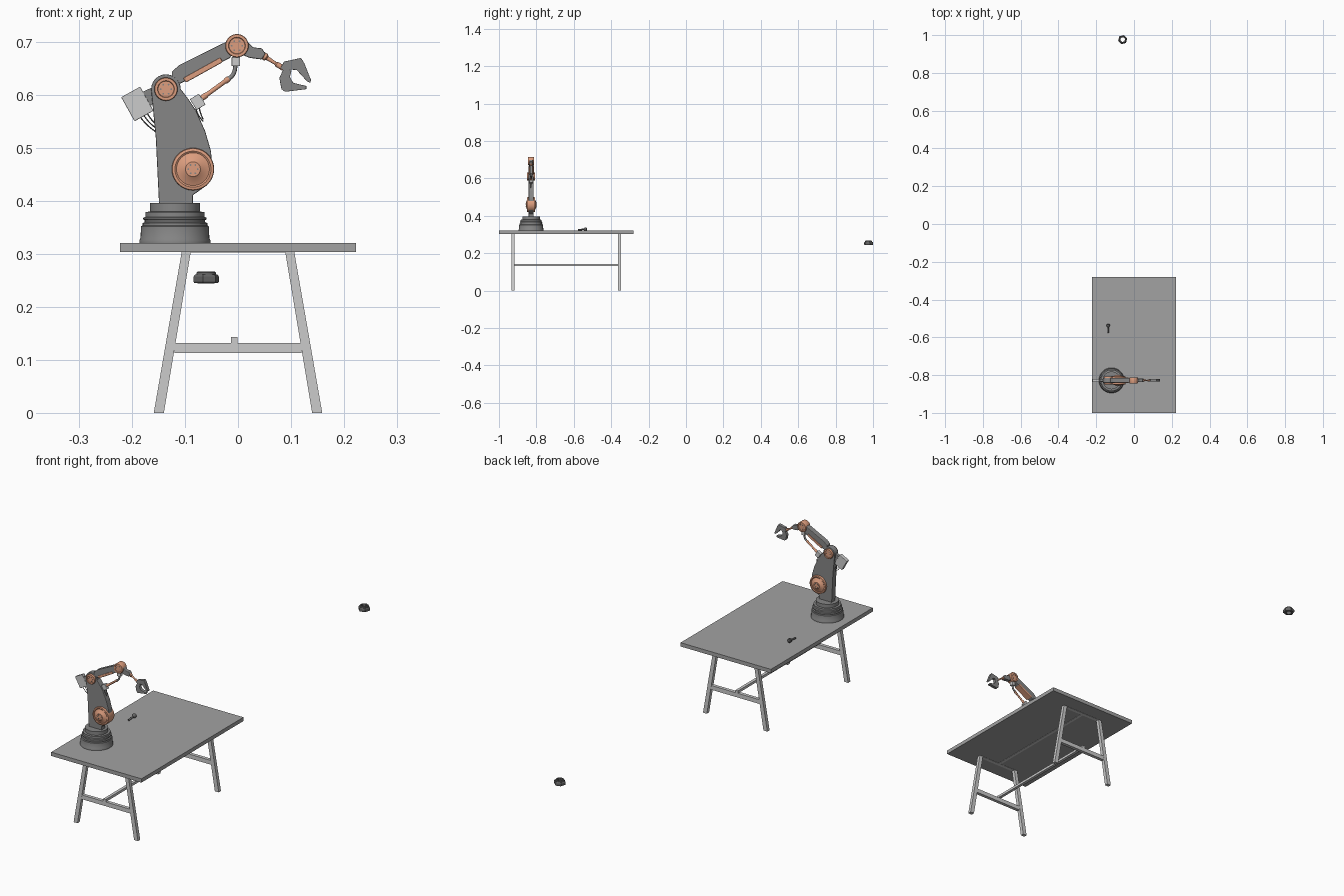
import bpy, bmesh
from math import sin, cos, pi, radians, atan2
from mathutils import Matrix, Vector

if "Cube" in bpy.data.objects:
    bpy.data.objects.remove(bpy.data.objects["Cube"])

ARM_Y = -0.828


def mat(name, r, g, b):
    m = bpy.data.materials.new(name)
    m.diffuse_color = (r, g, b, 1)
    m.use_nodes = True
    m.node_tree.nodes["Principled BSDF"].inputs["Base Color"].default_value = m.diffuse_color
    return m


ORANGE = mat("orange", 0.72, 0.34, 0.21)
DARK = mat("dark_grey", 0.24, 0.24, 0.24)
TOP = mat("table_grey", 0.36, 0.36, 0.36)
BLACK = mat("black", 0.13, 0.13, 0.13)


def finish(name, bm, m=None, matrix=None, smooth=False, bevel=0):
    bmesh.ops.remove_doubles(bm, verts=bm.verts, dist=1e-6)
    bmesh.ops.recalc_face_normals(bm, faces=bm.faces)
    me = bpy.data.meshes.new(name)
    bm.to_mesh(me)
    bm.free()
    ob = bpy.data.objects.new(name, me)
    bpy.context.collection.objects.link(ob)
    if matrix:
        ob.matrix_world = matrix
    if m:
        me.materials.append(m)
    if bevel:
        b = ob.modifiers.new("bevel", "BEVEL")
        b.width, b.segments, b.limit_method = bevel, 2, "ANGLE"
    if smooth:
        bpy.ops.object.select_all(action="DESELECT")
        ob.select_set(True)
        bpy.context.view_layer.objects.active = ob
        bpy.ops.object.shade_smooth_by_angle(angle=radians(35))
    return ob


def prism(name, pts, thick, m=None, y=ARM_Y, bevel=0):
    """Outline in x, z extruded along y."""
    bm = bmesh.new()
    f = bm.faces.new([bm.verts.new((x, y - thick / 2, z)) for x, z in pts])
    ext = bmesh.ops.extrude_face_region(bm, geom=[f])["geom"]
    bmesh.ops.translate(bm, vec=(0, thick, 0),
                        verts=[v for v in ext if isinstance(v, bmesh.types.BMVert)])
    return finish(name, bm, m, bevel=bevel)


def box(name, c, size, m=None, tilt=0, bevel=0):
    bm = bmesh.new()
    bmesh.ops.create_cube(bm, size=1, matrix=Matrix.Diagonal((*size, 1)))
    mtx = Matrix.Translation(c) @ Matrix.Rotation(-radians(tilt), 4, "Y")
    return finish(name, bm, m, mtx, bevel=bevel)


def lathe(name, profile, m=None, matrix=None, n=40, closed=False):
    """Profile of (radius, height) turned about local z."""
    bm = bmesh.new()
    rings = [[bm.verts.new((r * cos(2 * pi * i / n), r * sin(2 * pi * i / n), h))
              for i in range(n)] for r, h in profile]
    pairs = list(zip(rings, rings[1:])) + ([(rings[-1], rings[0])] if closed else [])
    for a, b in pairs:
        for i in range(n):
            j = (i + 1) % n
            bm.faces.new((a[i], a[j], b[j], b[i]))
    return finish(name, bm, m, matrix, smooth=n > 6)


def rod(name, a, b, profile, m, n=20):
    """Lathe along a to b; profile heights run 0..1."""
    a, b = Vector(a), Vector(b)
    d = b - a
    mtx = Matrix.Translation(a) @ d.to_track_quat("Z", "Y").to_matrix().to_4x4()
    return lathe(name, [(r, h * d.length) for r, h in profile], m, mtx, n)


def tube(name, pts, r, m):
    cu = bpy.data.curves.new(name, "CURVE")
    cu.dimensions, cu.bevel_depth, cu.bevel_resolution = "3D", r, 2
    cu.resolution_u, cu.use_fill_caps = 6, True
    s = cu.splines.new("BEZIER")
    s.bezier_points.add(len(pts) - 1)
    for p, c in zip(s.bezier_points, pts):
        p.co = c
        p.handle_left_type = p.handle_right_type = "AUTO"
    ob = bpy.data.objects.new(name, cu)
    bpy.context.collection.objects.link(ob)
    cu.materials.append(m)
    bpy.ops.object.select_all(action="DESELECT")
    ob.select_set(True)
    bpy.context.view_layer.objects.active = ob
    bpy.ops.object.convert(target="MESH")


def joint(name, x, z, half, m=ORANGE, bolts=6, bolt_r=0.0):
    """Symmetric hub about y; half is (radius, distance) from rim to centre."""
    prof = [(r, -d) for r, d in reversed(half)] + list(half)
    mtx = Matrix.Translation((x, ARM_Y, z)) @ Matrix.Rotation(pi / 2, 4, "X")
    lathe(name, prof, m, mtx)
    d = half[-1][1]
    for i in range(bolts):
        a = 2 * pi * i / bolts
        c = Vector((x + bolt_r * cos(a), ARM_Y, z + bolt_r * sin(a)))
        off = Vector((0, d + 0.0012, 0))
        rod(name + "_bolt", c - off, c + off,
            [(0, 0), (0.0018, 0), (0.0018, 1), (0, 1)], DARK, 8)


# Table
box("table_top", (0, -0.64, 0.3125), (0.446, 0.72, 0.017), TOP)
for y, end in ((-0.925, "front"), (-0.355, "back")):
    for s, side in ((-1, "left"), (1, "right")):
        prism(f"{end}_{side}_leg", [(s * 0.089, 0.305), (s * 0.106, 0.305),
              (s * 0.159, 0), (s * 0.14, 0)], 0.016, y=y)
    box(f"{end}_crossbar", (0, y, 0.1225), (0.24, 0.015, 0.019))
    box(f"{end}_top_bar", (0, y, 0.306), (0.19, 0.016, 0.006))
box("long_stretcher", (-0.007, -0.64, 0.1375), (0.013, 0.585, 0.011))
box("long_top_bar", (-0.007, -0.64, 0.306), (0.013, 0.57, 0.006))

# Turntable base
lathe("arm_base", [(0, 0.321), (0.067, 0.321), (0.067, 0.326), (0.065, 0.33),
      (0.064, 0.352), (0.061, 0.354), (0.061, 0.358), (0.057, 0.36), (0.057, 0.364),
      (0.06, 0.365), (0.06, 0.368), (0.056, 0.37), (0.056, 0.379), (0.047, 0.38),
      (0.047, 0.396), (0, 0.396)], DARK, Matrix.Translation((-0.119, ARM_Y, 0)), 48)

# Lower arm with round shoulder end
SX, SZ = -0.136, 0.611
arc = [(SX + 0.028 * cos(a), SZ + 0.028 * sin(a))
       for a in [pi * (1 - i / 12) for i in range(13)]]
prism("lower_arm", [(-0.149, 0.394), (-0.155, 0.517)] + arc +
      [(-0.092, 0.59), (-0.079, 0.57), (-0.062, 0.532), (-0.051, 0.494),
       (-0.048, 0.457), (-0.058, 0.43), (-0.085, 0.411), (-0.085, 0.394)],
      0.026, DARK, bevel=0.002)

# Joint hubs
joint("waist_hub", -0.085, 0.46, [(0.04, 0.016), (0.039, 0.021), (0.034, 0.022),
      (0.031, 0.02), (0.016, 0.026), (0.014, 0.028), (0, 0.028)], bolt_r=0.009)
joint("shoulder_hub", SX, SZ, [(0.022, 0.019), (0.021, 0.021), (0.016, 0.021),
      (0.015, 0.019), (0, 0.019)], bolt_r=0.01)
joint("elbow_hub", -0.002, 0.693, [(0.022, 0.014), (0.021, 0.016), (0.016, 0.016),
      (0.015, 0.0145), (0, 0.0145)], bolt_r=0.01)

# Upper arm, side strips and rear bracket
prism("upper_arm", [(-0.125, 0.644), (-0.11, 0.657), (-0.019, 0.702), (-0.002, 0.693),
      (-0.015, 0.67), (-0.108, 0.622), (-0.125, 0.615)], 0.024, DARK, bevel=0.002)
box("arm_strips", (-0.066, ARM_Y, 0.647), (0.08, 0.03, 0.01), ORANGE, 29, 0.002)
prism("rear_bracket", [(-0.184, 0.604), (-0.15, 0.62), (-0.14, 0.595),
      (-0.168, 0.578)], 0.014, DARK)
box("control_box", (-0.19, ARM_Y, 0.583), (0.041, 0.016, 0.052), None, 29, 0.0015)
for i in range(3):
    y = ARM_Y + (i - 1) * 0.004
    tube("rear_cable", [(-0.186 + 0.007 * i, y, 0.56 + 0.003 * i),
         (-0.172 + 0.005 * i, y, 0.544 + 0.004 * i),
         (-0.152, y, 0.528 + 0.007 * i)], 0.0012, BLACK)

# Piston between lower arm and elbow
box("piston_block", (-0.076, ARM_Y, 0.587), (0.02, 0.016, 0.024), None, 32, 0.001)
rod("piston", (-0.068, ARM_Y, 0.594), (-0.017, ARM_Y, 0.631),
    [(0, 0), (0.0055, 0), (0.0055, 0.15), (0.0042, 0.2), (0.0042, 0.85),
     (0.0055, 0.88), (0.0055, 1), (0, 1)], ORANGE)
tube("piston_hose", [(-0.019, ARM_Y, 0.629), (-0.009, ARM_Y, 0.639),
     (-0.004, ARM_Y, 0.66)], 0.004, DARK)
box("elbow_block", (-0.004, ARM_Y, 0.663), (0.016, 0.016, 0.017), None, 0, 0.001)
for i in range(2):
    y = ARM_Y + (i - 0.5) * 0.006
    tube("front_cable", [(-0.08 + 0.006 * i, y, 0.578), (-0.076 + 0.006 * i, y, 0.564),
         (-0.066, y, 0.55 + 0.004 * i)], 0.0012, BLACK)

# Forearm and wrist
prism("forearm", [(-0.002, 0.709), (0.014, 0.705), (0.028, 0.69), (0.045, 0.688),
      (0.052, 0.678), (0.045, 0.667), (0.022, 0.67), (0.005, 0.677)],
      0.018, DARK, bevel=0.002)
rod("wrist", (0.042, ARM_Y, 0.678), (0.086, ARM_Y, 0.65),
    [(0, 0), (0.007, 0), (0.007, 0.25), (0.004, 0.3), (0.003, 0.65), (0.005, 0.7),
     (0.005, 1), (0, 1)], ORANGE)

# Gripper claws
prism("upper_claw", [(0.08, 0.651), (0.087, 0.663), (0.119, 0.67), (0.125, 0.66),
      (0.138, 0.628), (0.136, 0.623), (0.13, 0.626), (0.111, 0.647), (0.1, 0.648),
      (0.09, 0.642)], 0.014, DARK, bevel=0.001)
prism("lower_claw", [(0.087, 0.652), (0.078, 0.632), (0.082, 0.611), (0.089, 0.606),
      (0.129, 0.611), (0.129, 0.617), (0.104, 0.623), (0.098, 0.634),
      (0.101, 0.646)], 0.014, DARK, bevel=0.001)

# Bolt lying on the table
rod("loose_bolt", (-0.137, -0.577, 0.325), (-0.137, -0.53, 0.33),
    [(0, 0), (0.003, 0), (0.004, 0.05), (0.004, 0.65), (0.006, 0.68), (0.009, 0.82),
     (0.009, 0.95), (0.006, 1), (0, 1)], BLACK, 16)

# Floating nut: hexagon body, round collar, bore
spot = Matrix.Translation((-0.06, 0.976, 0)) @ Matrix.Rotation(radians(15), 4, "Z")
lathe("nut_body", [(0.013, 0.245), (0.023, 0.245), (0.025, 0.248), (0.025, 0.257),
      (0.022, 0.261), (0.013, 0.261)], BLACK, spot, 6, True)
lathe("nut_collar", [(0.0125, 0.2445), (0.016, 0.2445), (0.019, 0.259), (0.018, 0.265),
      (0.016, 0.267), (0.0125, 0.267)], BLACK, spot, 32, True)
